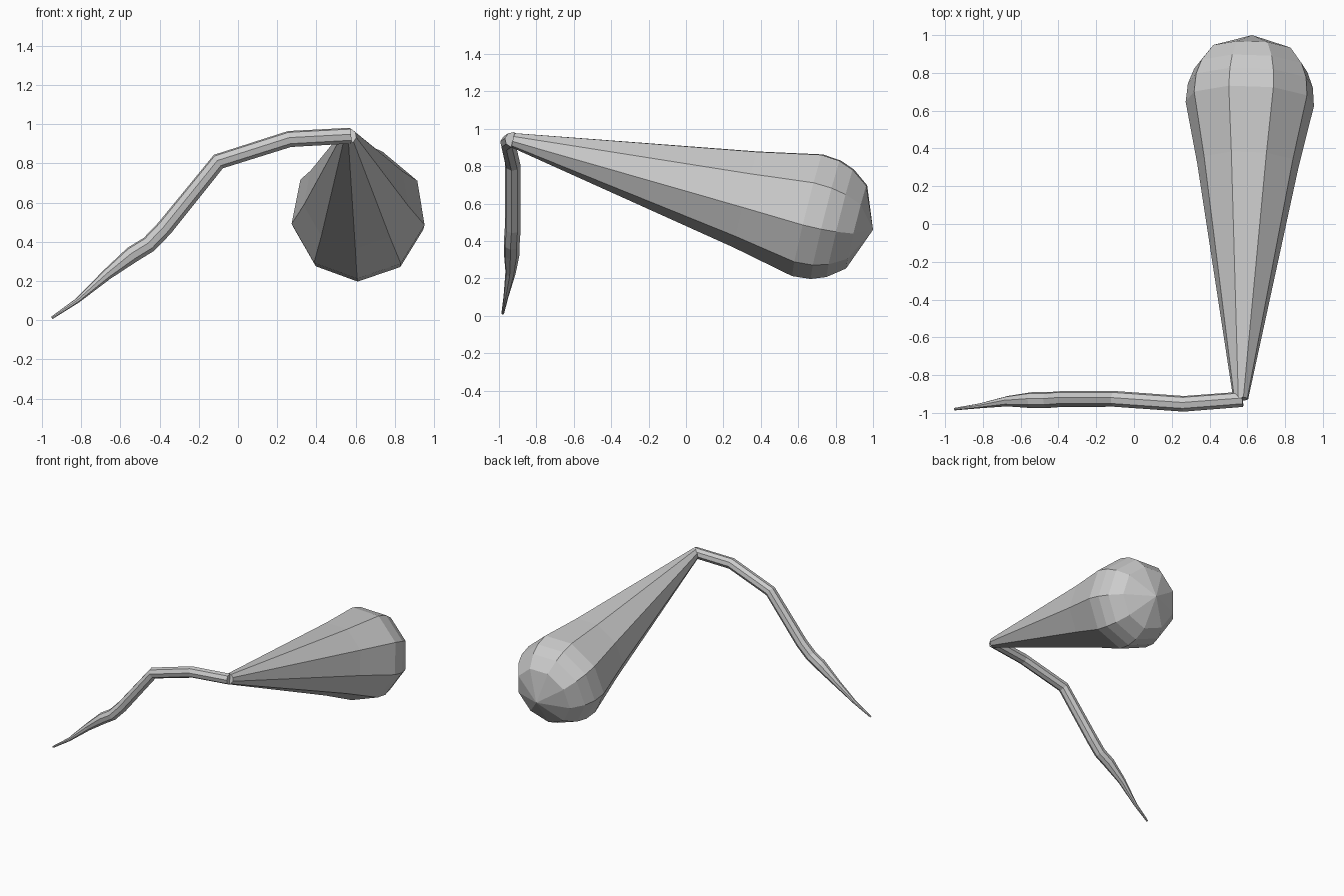
import bpy, bmesh, math
from mathutils import Vector

if "Cube" in bpy.data.objects:
    bpy.data.objects.remove(bpy.data.objects["Cube"])


def loft(name, stations, sides, ref, phase, apex=None):
    """Skin polygon rings along a path of (centre, radius); close with a cap or apex."""
    bm = bmesh.new()
    pts = [Vector(p) for p, r in stations]
    rings = []
    for i, (p, r) in enumerate(stations):
        before = (pts[i] - pts[i - 1]).normalized() if i else Vector()
        after = (pts[i + 1] - pts[i]).normalized() if i < len(pts) - 1 else Vector()
        t = (before + after).normalized()
        u = Vector(ref)
        u = (u - t * u.dot(t)).normalized()
        v = u.cross(t)
        ring = []
        for k in range(sides):
            a = math.radians(phase) + 2 * math.pi * k / sides
            ring.append(bm.verts.new(pts[i] + r * (u * math.cos(a) + v * math.sin(a))))
        rings.append(ring)
    for a, b in zip(rings, rings[1:]):
        for k in range(sides):
            n = (k + 1) % sides
            bm.faces.new((a[k], a[n], b[n], b[k]))
    bm.faces.new(rings[0])
    if apex:
        tip = bm.verts.new(apex)
        for k in range(sides):
            bm.faces.new((rings[-1][k], rings[-1][(k + 1) % sides], tip))
    else:
        bm.faces.new(rings[-1])
    bmesh.ops.recalc_face_normals(bm, faces=bm.faces)
    mesh = bpy.data.meshes.new(name)
    bm.to_mesh(mesh)
    bm.free()
    obj = bpy.data.objects.new(name, mesh)
    bpy.context.collection.objects.link(obj)
    return obj


# Tapered club with a rounded nine-sided end
start, end = Vector((0.565, -0.925, 0.94)), Vector((0.625, 1.0, 0.46))
axis = (end - start).normalized()
length = (end - start).length
profile = [(0, 0.04), (1.28, 0.272), (1.62, 0.345), (1.72, 0.336), (1.80, 0.305), (1.89, 0.236)]
loft("club", [(start + axis * (t * length / 1.98), r) for t, r in profile],
     9, (1, 0, 0), -11, apex=end)

# Thin bent tail tapering to a point on the ground
tail = [
    ((-0.95, -0.98, 0.012), 0.007),
    ((-0.82, -0.963, 0.1), 0.013),
    ((-0.67, -0.938, 0.232), 0.028),
    ((-0.54, -0.932, 0.335), 0.043),
    ((-0.455, -0.932, 0.387), 0.043),
    ((-0.375, -0.926, 0.47), 0.043),
    ((-0.1, -0.926, 0.81), 0.042),
    ((0.263, -0.952, 0.925), 0.042),
    ((0.575, -0.928, 0.942), 0.041),
]
loft("tail", tail, 8, (0, 1, 0), 10)
